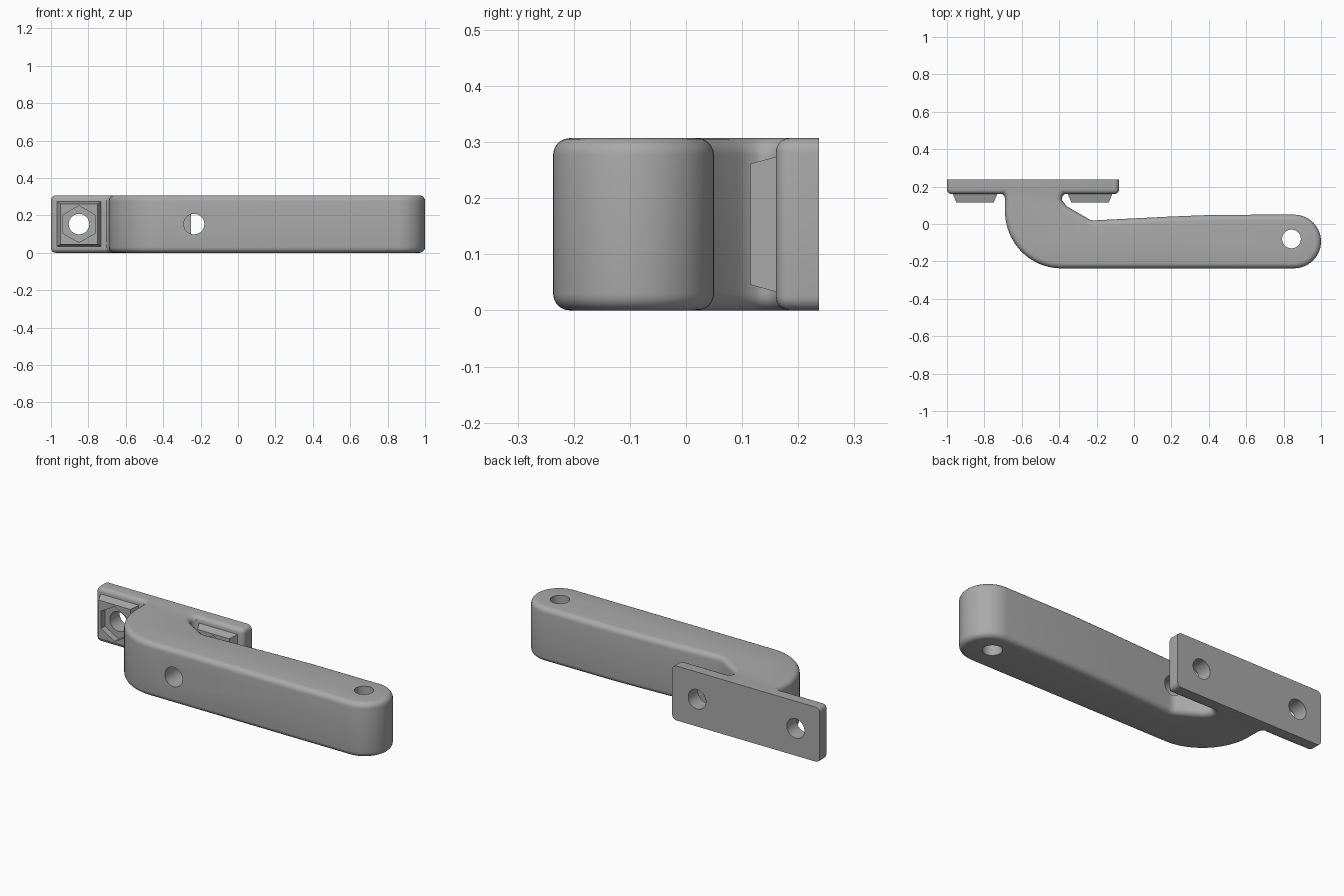
import bpy, bmesh
from math import pi, sin, cos
from mathutils import Matrix, Vector

cube = bpy.data.objects.get("Cube")
if cube:
    bpy.data.objects.remove(cube)

H, BACK, PLATE_FRONT, FILLET = 0.307, 0.237, 0.16, 0.03
HOLE_X, HOLE_R = (-0.85, -0.235), 0.055

grey = bpy.data.materials.new("plain grey")
grey.use_nodes = True
grey.diffuse_color = (0.4, 0.4, 0.4, 1)
grey.node_tree.nodes["Principled BSDF"].inputs["Base Color"].default_value = grey.diffuse_color


def make(name, bm):
    bmesh.ops.recalc_face_normals(bm, faces=bm.faces)
    mesh = bpy.data.meshes.new(name)
    bm.to_mesh(mesh)
    bm.free()
    obj = bpy.data.objects.new(name, mesh)
    bpy.context.collection.objects.link(obj)
    mesh.materials.append(grey)
    return obj


def rod(start, end, radius, sides=40):
    """Cylindrical cutter between two points."""
    start, end = Vector(start), Vector(end)
    axis = end - start
    bm = bmesh.new()
    turn = axis.to_track_quat('Z', 'Y').to_matrix().to_4x4()
    bmesh.ops.create_cone(bm, cap_ends=True, segments=sides, radius1=radius, radius2=radius,
                          depth=axis.length, matrix=Matrix.Translation((start + end) / 2) @ turn)
    return make("cutter", bm)


def finish(obj, cutters):
    """Cut the holes, remove the cutters, smooth the curved faces."""
    for cutter in cutters:
        mod = obj.modifiers.new("hole", 'BOOLEAN')
        mod.operation, mod.solver, mod.object = 'DIFFERENCE', 'EXACT', cutter
    graph = bpy.context.evaluated_depsgraph_get()
    mesh = bpy.data.meshes.new_from_object(obj.evaluated_get(graph))
    obj.modifiers.clear()
    obj.data = mesh
    mesh.name = obj.name
    for cutter in cutters:
        bpy.data.objects.remove(cutter)
    bpy.ops.object.select_all(action='DESELECT')
    obj.select_set(True)
    bpy.context.view_layer.objects.active = obj
    bpy.ops.object.shade_smooth_by_angle(angle=0.5)


def arc(cx, cy, rx, ry, a0, a1, n):
    steps = [a0 + (a1 - a0) * i / n for i in range(n + 1)]
    return [(cx + rx * cos(a), cy + ry * sin(a)) for a in steps]


def bolt_hole(x):
    return rod((x, 0.05, H / 2), (x, 0.3, H / 2), HOLE_R)


# Cranked arm: outline extruded upwards, long edges rounded
outline = [(-0.72, BACK)]
outline += arc(-0.72, 0.135, 0.03, 0.03, pi / 2, 0, 5)           # left root fillet
outline += arc(-0.39, 0.07, 0.30, 0.307, pi, 1.5 * pi, 20)       # outer bend
outline += arc(0.855, -0.0935, 0.145, 0.1435, -pi / 2, pi / 2, 28)  # rounded tip
outline += [(0.43, 0.049), (0.2, 0.04), (-0.18, 0.021)]
outline += arc(-0.215, 0.08, 0.06, 0.061, -pi / 2, -pi * 0.72, 6)  # inner corner
outline += [(-0.36, 0.095)]
outline += arc(-0.355, 0.135, 0.03, 0.03, pi * 1.1, pi / 2, 6)   # right root fillet
outline += [(-0.355, BACK)]

bm = bmesh.new()
base = bm.faces.new([bm.verts.new((x, y, 0)) for x, y in outline])
top = bmesh.ops.extrude_face_region(bm, geom=[base])["geom"]
bmesh.ops.translate(bm, verts=[v for v in top if isinstance(v, bmesh.types.BMVert)], vec=(0, 0, H))
rim = [e for e in bm.edges
       if abs(e.verts[0].co.z - e.verts[1].co.z) < 1e-4
       and min(v.co.y for v in e.verts) < BACK - 0.001]
bmesh.ops.bevel(bm, geom=rim, offset=FILLET, segments=5, profile=0.5, affect='EDGES')
arm = make("arm", bm)
finish(arm, [rod((0.842, -0.08, -0.1), (0.842, -0.08, H + 0.1), 0.05),
             rod((HOLE_X[1], -0.4, H / 2), (HOLE_X[1], 0.032, H / 2), HOLE_R)])

# Mounting plate: sharp at the back, rounded round the front
bm = bmesh.new()
size = Matrix.Diagonal((0.92, BACK - PLATE_FRONT, H, 1))
bmesh.ops.create_cube(bm, size=1, matrix=Matrix.Translation(
    (-0.54, (BACK + PLATE_FRONT) / 2, H / 2)) @ size)
front = [e for e in bm.edges if min(v.co.y for v in e.verts) < BACK - 0.01]
bmesh.ops.bevel(bm, geom=front, offset=0.025, segments=5, profile=0.5, affect='EDGES')
plate = make("mounting_plate", bm)
finish(plate, [bolt_hole(x) for x in HOLE_X])

# Tapered nut bosses with hexagonal pockets
for x, side in zip(HOLE_X, ("right", "left")):
    bm = bmesh.new()
    bmesh.ops.create_cube(bm, size=1)
    for v in bm.verts:
        at_front = v.co.y < 0
        half_x, half_z = (0.1, 0.108) if at_front else (0.123, 0.123)
        v.co = (x + (half_x if v.co.x > 0 else -half_x),
                0.115 if at_front else PLATE_FRONT + 0.01,
                H / 2 + (half_z if v.co.z > 0 else -half_z))
    boss = make("nut_boss_" + side, bm)
    pocket = rod((x, 0.05, H / 2), (x, 0.15, H / 2), 0.098, 6)
    # turn the hexagon so a corner points up
    tallest = max(v.co.z for v in pocket.data.vertices) - H / 2
    if tallest < 0.095:
        centre = Matrix.Translation((x, 0, H / 2))
        pocket.data.transform(centre @ Matrix.Rotation(pi / 6, 4, 'Y') @ centre.inverted())
    finish(boss, [pocket, bolt_hole(x)])
